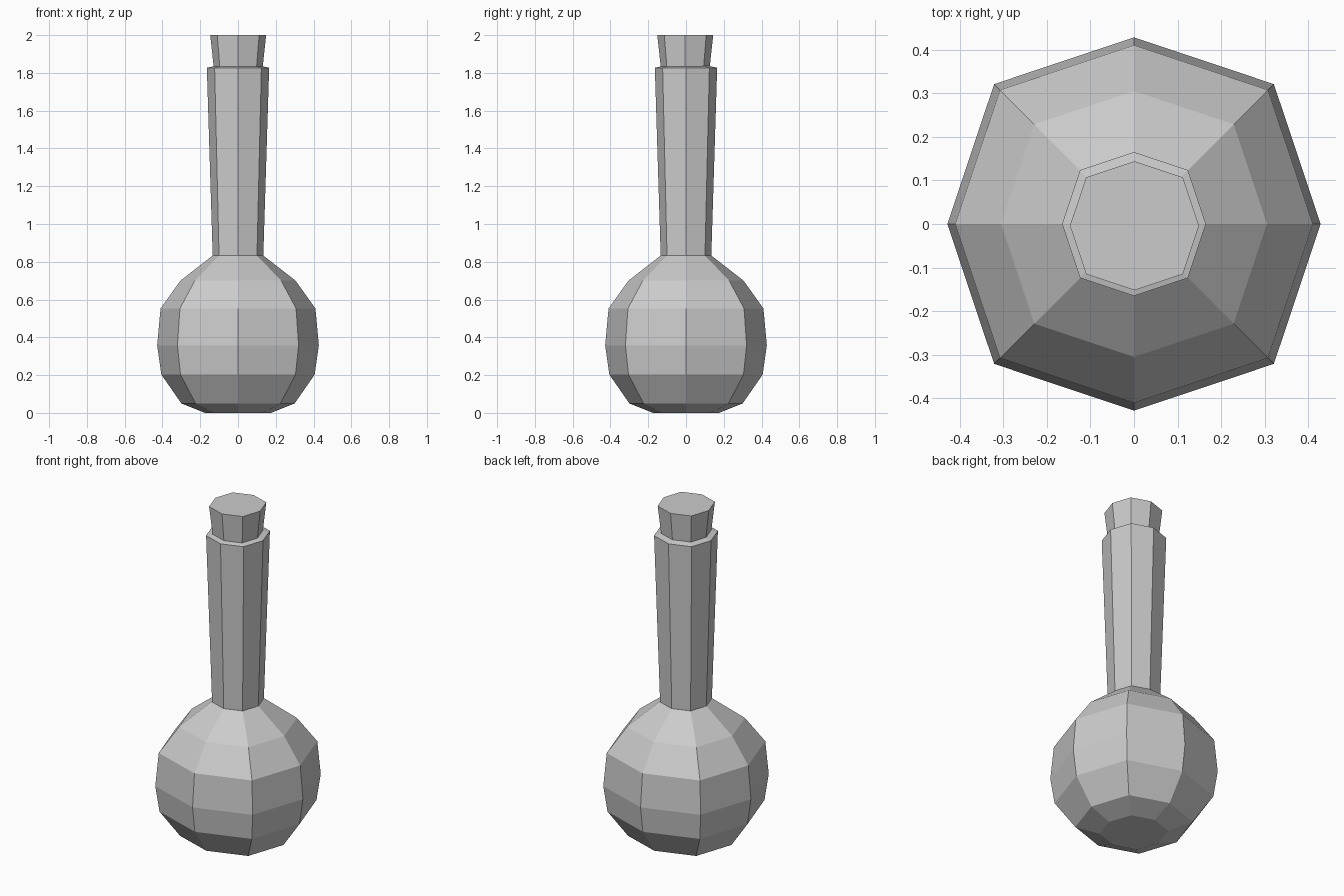
import bpy, bmesh
from math import cos, sin, pi

if "Cube" in bpy.data.objects:
    bpy.data.objects.remove(bpy.data.objects["Cube"])

SIDES = 8
DIAGONAL = 1.06  # the diagonal corners stand slightly further out


def lathe(name, profile, offset=(0, 0)):
    """Closed eight-sided solid from (radius, height) pairs, bottom to top."""
    bm = bmesh.new()
    rings = []
    for r, z in profile:
        ring = []
        for i in range(SIDES):
            a = 2 * pi * i / SIDES
            k = r * (DIAGONAL if i % 2 else 1)
            ring.append(bm.verts.new((k * cos(a) + offset[0], k * sin(a) + offset[1], z)))
        rings.append(ring)
    for low, high in zip(rings, rings[1:]):
        for i in range(SIDES):
            j = (i + 1) % SIDES
            bm.faces.new((low[i], low[j], high[j], high[i]))
    bm.faces.new(rings[0][::-1])
    bm.faces.new(rings[-1])
    mesh = bpy.data.meshes.new(name)
    bm.to_mesh(mesh)
    bm.free()
    obj = bpy.data.objects.new(name, mesh)
    bpy.context.collection.objects.link(obj)
    return obj


# Round body, flared neck and slightly raised inner rim
lathe("bottle", [
    (0.175, 0.0), (0.30, 0.05), (0.406, 0.203), (0.428, 0.357),
    (0.41, 0.553), (0.305, 0.70), (0.134, 0.833),
    (0.165, 1.827), (0.125, 1.836),
])

# Tapered stopper
lathe("stopper", [(0.129, 1.825), (0.148, 2.0)], offset=(0.001, -0.004))
